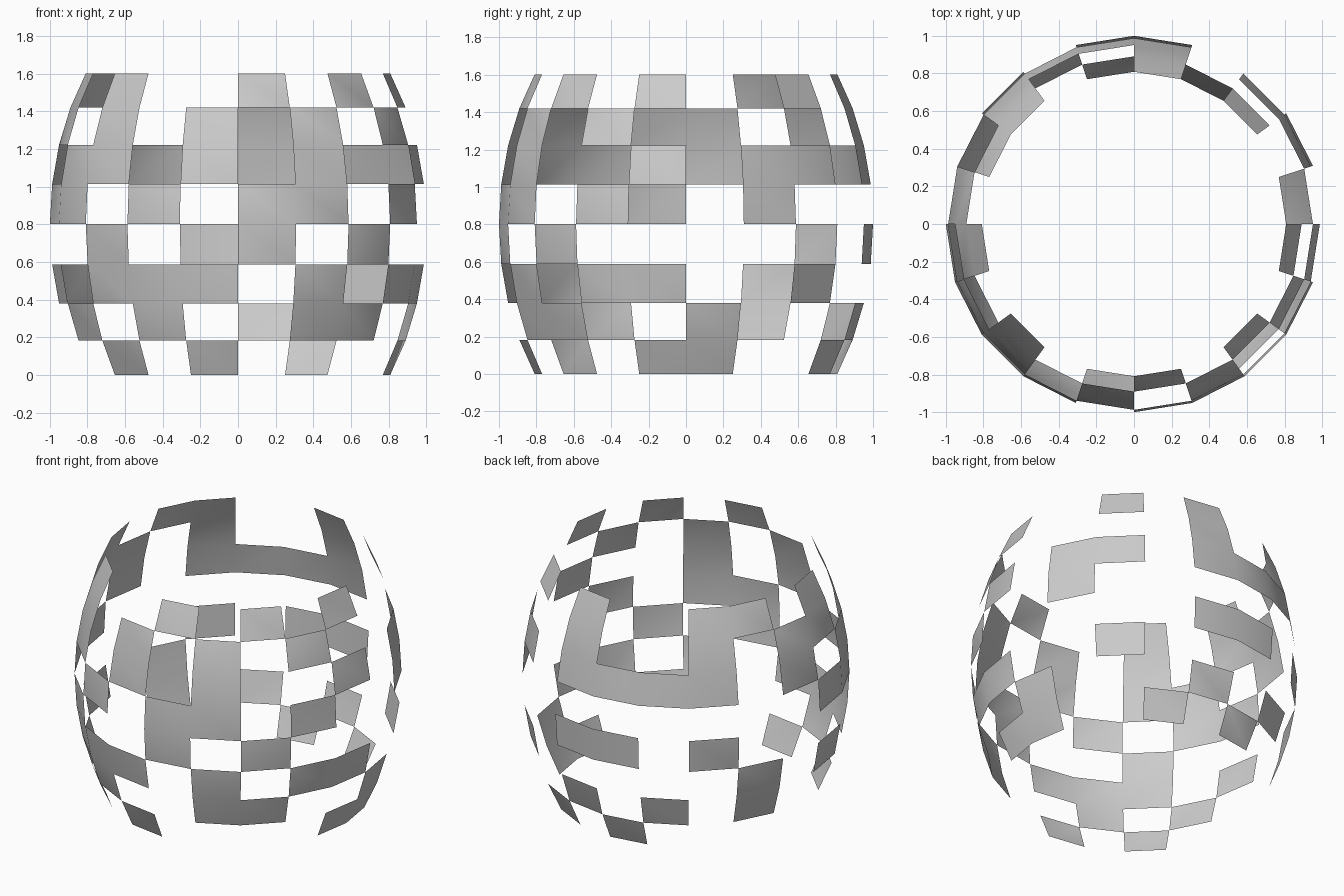
import bpy, bmesh, math

if "Cube" in bpy.data.objects:
    bpy.data.objects.remove(bpy.data.objects["Cube"])

SEGMENTS = 20          # columns around, and rings from pole to pole
HALF_ROWS = 4          # rows kept on each side of the equator
STRETCH = 1.363        # vertical stretch of the ball

# Panels kept in each column, counter-clockwise from the front (row 0 = bottom)
PANELS = ["743", "65421", "731", "642", "7520",
          "10", "54", "752", "0", "76531",
          "530", "51", "7653", "721", "65",
          "7642", "541", "765320", "421", "6520"]

# Full ball
bm = bmesh.new()
bmesh.ops.create_uvsphere(bm, u_segments=SEGMENTS, v_segments=SEGMENTS, radius=1)


def kept(face):
    p = face.calc_center_median()
    turn = math.atan2(p.x, -p.y) % math.tau
    column = int(turn / (math.tau / SEGMENTS)) % SEGMENTS
    latitude = math.atan2(p.z, math.hypot(p.x, p.y))
    row = math.floor(latitude / (math.pi / SEGMENTS)) + HALF_ROWS
    return 0 <= row < 2 * HALF_ROWS and str(row) in PANELS[column]


# Cut away the missing panels
bmesh.ops.delete(bm, geom=[f for f in bm.faces if not kept(f)], context='FACES')

# Stretch and stand on the ground
base = math.sin(HALF_ROWS * math.pi / SEGMENTS) * STRETCH
for v in bm.verts:
    v.co.z = v.co.z * STRETCH + base
for f in bm.faces:
    f.smooth = True

mesh = bpy.data.meshes.new("panel_shell")
bm.to_mesh(mesh)
bm.free()
shell = bpy.data.objects.new("panel_shell", mesh)
bpy.context.collection.objects.link(shell)
